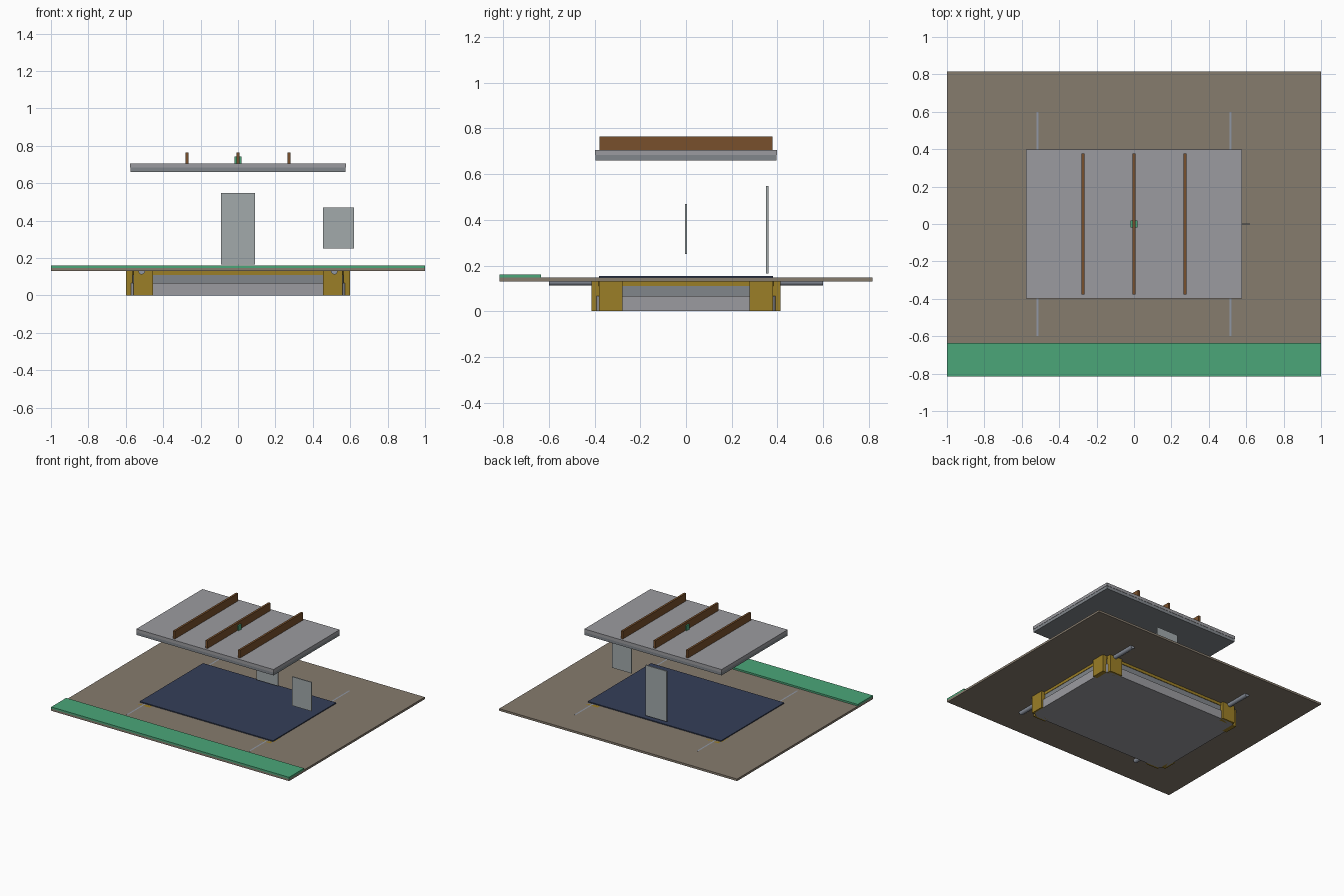
import bpy, bmesh
from math import pi, cos, sin

if "Cube" in bpy.data.objects:
    bpy.data.objects.remove(bpy.data.objects["Cube"])


def mat(name, rgb, a=1.0):
    m = bpy.data.materials.new(name)
    m.diffuse_color = (*rgb, a)
    m.use_nodes = True
    m.node_tree.nodes["Principled BSDF"].inputs["Base Color"].default_value = m.diffuse_color
    return m


TAUPE = mat("taupe", (0.24, 0.20, 0.155))
GREEN = mat("green", (0.07, 0.38, 0.19))
GOLD = mat("gold", (0.33, 0.21, 0.02))
NAVY = mat("navy", (0.035, 0.05, 0.10))
WOOD = mat("wood", (0.19, 0.08, 0.025))
PALE = mat("pale_grey", (0.36, 0.40, 0.41))
STEEL = mat("steel", (0.28, 0.31, 0.37))
GREY = mat("grey", (0.33, 0.33, 0.35))
DARK = mat("dark_grey", (0.22, 0.24, 0.26))


def finish(name, bm, m):
    bmesh.ops.recalc_face_normals(bm, faces=bm.faces)
    me = bpy.data.meshes.new(name)
    bm.to_mesh(me)
    bm.free()
    ob = bpy.data.objects.new(name, me)
    bpy.context.collection.objects.link(ob)
    me.materials.append(m)
    return ob


def prism(name, pts, z0, z1, m):
    bm = bmesh.new()
    face = bm.faces.new([bm.verts.new((x, y, z0)) for x, y in pts])
    top = bmesh.ops.extrude_face_region(bm, geom=[face])["geom"]
    vs = [v for v in top if isinstance(v, bmesh.types.BMVert)]
    bmesh.ops.translate(bm, verts=vs, vec=(0, 0, z1 - z0))
    if not face.is_valid or len(bm.faces) < len(pts) + 2:
        bm.faces.new([v for v in bm.verts if v not in vs])
    return finish(name, bm, m)


def box(name, x, y, z, m):
    return prism(name, [(x[0], y[0]), (x[1], y[0]), (x[1], y[1]), (x[0], y[1])], *z, m)


def rounded(hx, hy, r, n=6):
    pts = []
    for i, (sx, sy) in enumerate([(1, 1), (-1, 1), (-1, -1), (1, -1)]):
        for k in range(n + 1):
            a = (i + k / n) * pi / 2
            pts.append((sx * (hx - r) + r * cos(a), sy * (hy - r) + r * sin(a)))
    return pts


# base sheet with the front strip and the dark panel
box("base_sheet", (-1, 1), (-0.815, 0.815), (0.131, 0.147), TAUPE)
box("front_strip", (-1, 1), (-0.815, -0.635), (0.147, 0.16), GREEN)
box("dark_panel", (-0.56, 0.56), (-0.38, 0.38), (0.147, 0.154), NAVY)

# stepped tray beneath the sheet
prism("tray_lower", rounded(0.588, 0.4, 0.06), 0, 0.066, GREY)
prism("tray_upper", rounded(0.572, 0.388, 0.05), 0.066, 0.11, DARK)
prism("tray_gasket", rounded(0.575, 0.392, 0.04), 0.11, 0.131, GOLD)

# corner guards: one plate on each side of every tray corner
for sx in (-1, 1):
    for sy in (-1, 1):
        box("corner_guard_long", sorted((sx * 0.455, sx * 0.56)),
            sorted((sy * 0.375, sy * 0.413)), (0, 0.147), GOLD)
        box("corner_guard_short", sorted((sx * 0.565, sx * 0.6)),
            sorted((sy * 0.277, sy * 0.38)), (0, 0.147), GOLD)

# support rods running front to back
for sx in (-1, 1):
    bpy.ops.mesh.primitive_cylinder_add(vertices=24, radius=0.018, depth=1.2,
                                        location=(sx * 0.515, 0, 0.13), rotation=(pi / 2, 0, 0))
    rod = bpy.context.object
    rod.name = "support_rod"
    rod.data.materials.append(STEEL)
    bpy.ops.object.shade_smooth_by_angle()

# raised lid in two layers, with ribs and centre knob
box("lid_lower", (-0.575, 0.575), (-0.395, 0.395), (0.66, 0.683), DARK)
box("lid_upper", (-0.577, 0.577), (-0.397, 0.397), (0.683, 0.706), GREY)
for x in (-0.273, 0, 0.273):
    box("lid_rib", (x - 0.008, x + 0.008), (-0.378, 0.378), (0.706, 0.765), WOOD)
box("centre_block", (-0.018, 0.018), (-0.018, 0.018), (0.706, 0.743), GREEN)

# upright cards between base and lid
box("back_card", (-0.09, 0.09), (0.35, 0.36), (0.165, 0.548), PALE)
box("side_card", (0.455, 0.62), (-0.004, 0.004), (0.25, 0.47), PALE)
